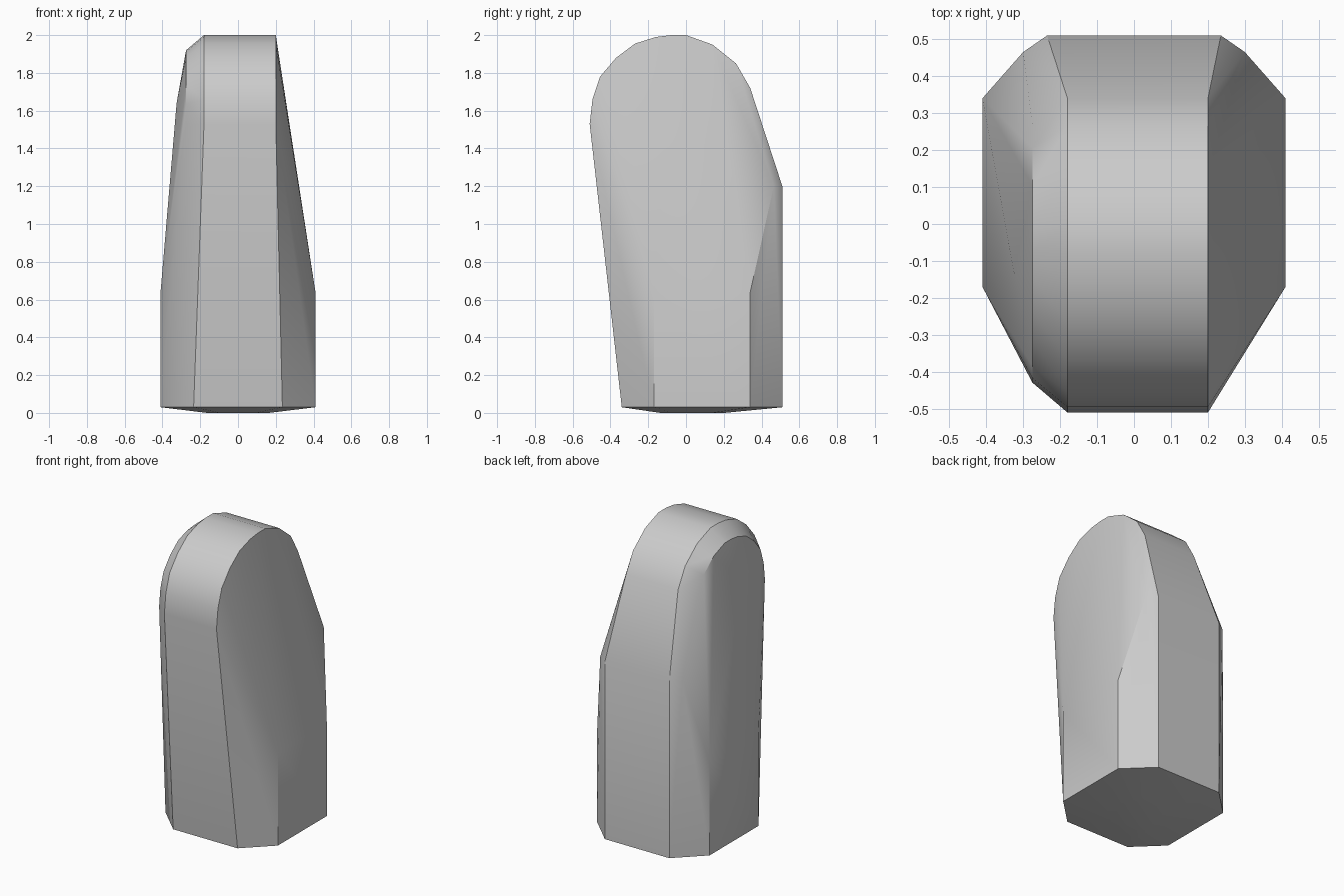
import bpy
import bmesh
import math

cube = bpy.data.objects.get("Cube")
if cube:
    bpy.data.objects.remove(cube, do_unlink=True)

# One plain grey material
grey = bpy.data.materials.new("grey")
grey.use_nodes = True
colour = (0.6, 0.6, 0.6, 1)
grey.diffuse_color = colour
grey.node_tree.nodes["Principled BSDF"].inputs["Base Color"].default_value = colour

# Rounded head profile (y, z), front to back
ARC = [(-0.51, 1.53), (-0.495, 1.66), (-0.455, 1.78), (-0.37, 1.88),
       (-0.27, 1.955), (-0.16, 1.99), (-0.08, 2), (0, 2),
       (0.14, 1.95), (0.265, 1.85), (0.34, 1.72)]

# Eight-sided foot outline, right half (x, y)
FOOT = [(0.235, -0.34), (0.41, -0.17), (0.41, 0.34), (0.235, 0.51)]

points = []
for side in (-1, 1):
    # Foot rim and the shallow raised underside
    points += [(side * x, y, 0.03) for x, y in FOOT]
    points += [(side * x * 0.4, y * 0.4, 0) for x, y in FOOT]
    # Shoulders where the straight walls end
    points += [(side * 0.41, -0.17, 0.64), (side * 0.41, 0.34, 0.64),
               (side * 0.30, 0.465, 1.2), (side * 0.235, 0.51, 1.2)]
    # Head rim
    rim = 0.2 if side > 0 else -0.18
    points += [(rim, y, z) for y, z in ARC]

# Chamfer ring and bulge on the right side of the head
points += [(-0.275, -0.06 + (y + 0.06) * 0.82, 1.5 + (z - 1.5) * 0.84)
           for y, z in ARC]
points.append((-0.325, -0.13, 1.64))

# Skin the body over its outlines
bm = bmesh.new()
for p in points:
    bm.verts.new(p)
hull = bmesh.ops.convex_hull(bm, input=bm.verts)
inside = {g for g in hull["geom_interior"] + hull["geom_unused"]
          if isinstance(g, bmesh.types.BMVert)}
bmesh.ops.delete(bm, geom=list(inside), context="VERTS")
bmesh.ops.dissolve_limit(bm, angle_limit=math.radians(0.5),
                         verts=bm.verts, edges=bm.edges)
bmesh.ops.recalc_face_normals(bm, faces=bm.faces)
mesh = bpy.data.meshes.new("body")
bm.to_mesh(mesh)
bm.free()

body = bpy.data.objects.new("body", mesh)
bpy.context.collection.objects.link(body)
mesh.materials.append(grey)

# Soft head, crisp edges
bpy.ops.object.select_all(action="DESELECT")
body.select_set(True)
bpy.context.view_layer.objects.active = body
bpy.ops.object.shade_smooth_by_angle(angle=math.radians(30))
